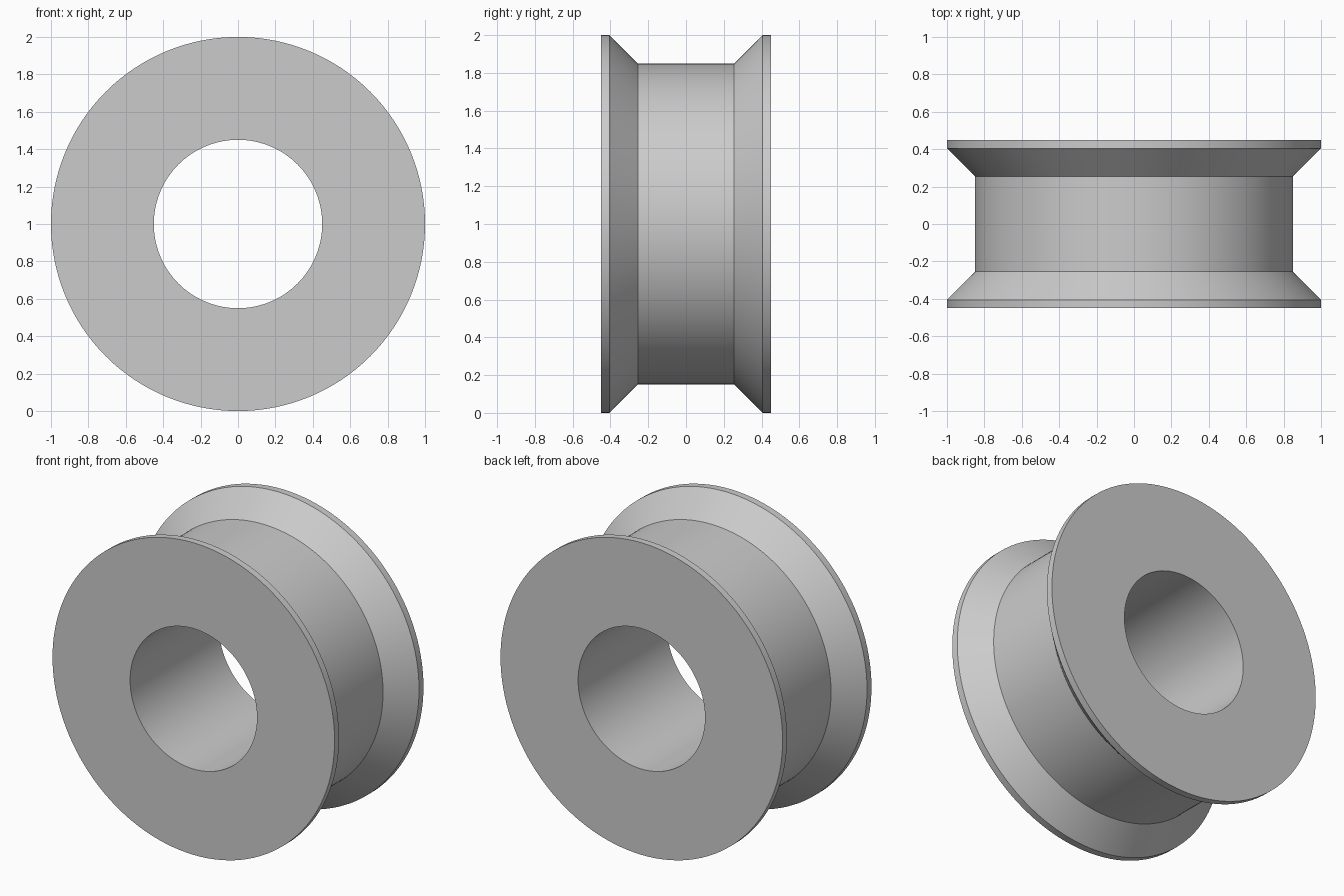
import bpy, bmesh, math
from mathutils import Matrix, Vector

cube = bpy.data.objects.get("Cube")
if cube:
    bpy.data.objects.remove(cube, do_unlink=True)

SEGMENTS = 128
CENTRE = Vector((0, 0, 1))

# Plain grey material
grey = bpy.data.materials.new("plain_grey")
grey.use_nodes = True
colour = (0.6, 0.6, 0.6, 1)
grey.diffuse_color = colour
grey.node_tree.nodes["Principled BSDF"].inputs["Base Color"].default_value = colour

# Half cross-section as (radius, y): bore, flat face, rim, sloped flange, groove floor
half = [(0.45, 0.45), (1.0, 0.45), (1.0, 0.405), (0.85, 0.255)]
profile = half + [(r, -y) for r, y in reversed(half)]

# Spin the closed profile around the y axis
bm = bmesh.new()
rings = []
for i in range(SEGMENTS):
    turn = Matrix.Rotation(math.tau * i / SEGMENTS, 3, 'Y')
    rings.append([bm.verts.new(CENTRE + turn @ Vector((0, y, r))) for r, y in profile])
for i, ring in enumerate(rings):
    following = rings[(i + 1) % SEGMENTS]
    for j in range(len(profile)):
        k = (j + 1) % len(profile)
        bm.faces.new((ring[j], ring[k], following[k], following[j]))
bmesh.ops.recalc_face_normals(bm, faces=bm.faces)

mesh = bpy.data.meshes.new("grooved_roller")
bm.to_mesh(mesh)
bm.free()
mesh.materials.append(grey)
roller = bpy.data.objects.new("grooved_roller", mesh)
bpy.context.collection.objects.link(roller)

# Smooth around the roller, crisp at the profile corners
bpy.ops.object.select_all(action='DESELECT')
roller.select_set(True)
bpy.context.view_layer.objects.active = roller
bpy.ops.object.shade_smooth_by_angle(angle=math.radians(30))
